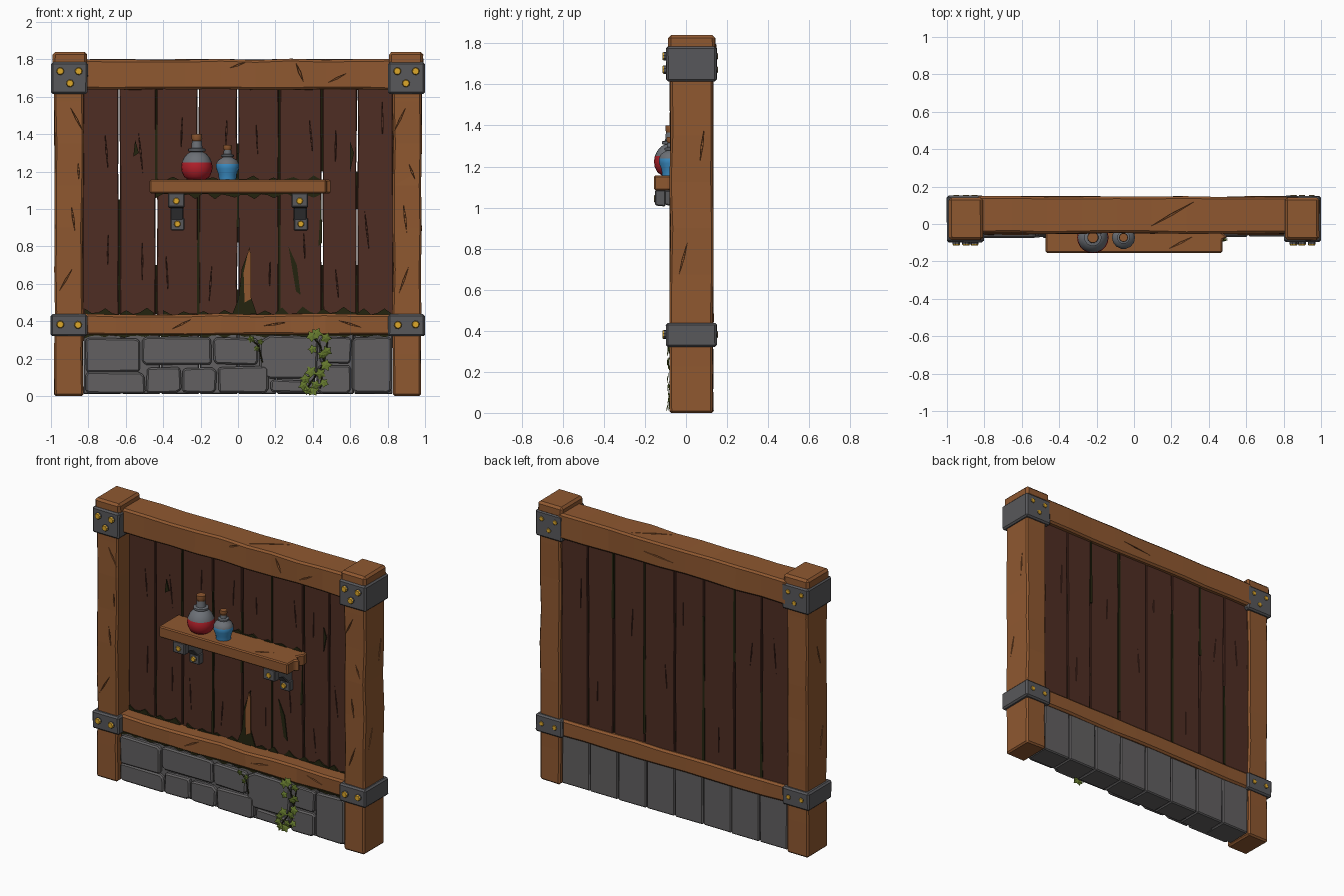
import bpy, bmesh, math, random
from mathutils import Vector, Matrix

if "Cube" in bpy.data.objects:
    bpy.data.objects.remove(bpy.data.objects["Cube"])
random.seed(7)
R = random.uniform

def material(name, r, g, b):
    m = bpy.data.materials.new(name)
    m.diffuse_color = [(c / 255 / 12.92 if c < 11 else ((c / 255 + .055) / 1.055) ** 2.4) for c in (r, g, b)] + [1]
    m.use_nodes = True
    m.node_tree.nodes["Principled BSDF"].inputs["Base Color"].default_value = m.diffuse_color
    return m

WOOD = material("oak wood", 143, 88, 48)
PLANK = material("dark plank", 79, 45, 35)
STONE = material("stone", 98, 96, 97)
METAL = material("iron", 88, 88, 91)
GOLD = material("brass", 222, 168, 42)
RED = material("red potion", 178, 32, 42)
BLUE = material("blue potion", 58, 140, 195)
GLASS = material("grey glass", 108, 112, 118)
LEAF = material("ivy green", 100, 120, 45)
MOSS = material("dark moss", 36, 36, 15)

def finish(name, bm, *mats, bevel=0, smooth=False):
    bmesh.ops.recalc_face_normals(bm, faces=bm.faces)
    me = bpy.data.meshes.new(name)
    bm.to_mesh(me)
    bm.free()
    ob = bpy.data.objects.new(name, me)
    bpy.context.collection.objects.link(ob)
    for m in mats:
        me.materials.append(m)
    if smooth:
        for p in me.polygons:
            p.use_smooth = True
        me.set_sharp_from_angle(angle=math.radians(40))
    if bevel:
        mod = ob.modifiers.new("Bevel", 'BEVEL')
        mod.width, mod.segments = bevel, 1
        mod.limit_method, mod.angle_limit = 'ANGLE', math.radians(40)
    return ob

def loft(bm, rings):
    """Skin closed rings of points and cap both ends."""
    vs = [[bm.verts.new(p) for p in r] for r in rings]
    n = len(vs[0])
    for a, b in zip(vs, vs[1:]):
        for i in range(n):
            bm.faces.new((a[i], a[(i + 1) % n], b[(i + 1) % n], b[i]))
    bm.faces.new(vs[0])
    bm.faces.new(vs[-1])

def point(axis, u, v, t):
    return {'x': (t, u, v), 'y': (u, t, v), 'z': (u, v, t)}[axis]

def prism(name, pts, axis, t0, t1, mat, bevel=0):
    bm = bmesh.new()
    loft(bm, [[point(axis, u, v, t) for u, v in pts] for t in (t0, t1)])
    return finish(name, bm, mat, bevel=bevel)

def box(name, lo, hi, mat, bevel=.01, axis='z', cuts=1, jit=0):
    """Box with optional hand-hewn rings along one axis."""
    k = 'xyz'.index(axis)
    o = [i for i in range(3) if i != k]
    j = lambda: R(-jit, jit)
    rings = []
    for s in range(cuts + 1):
        t = lo[k] + (hi[k] - lo[k]) * s / cuts
        rings.append([point(axis, (lo, hi)[a][o[0]] + j(), (lo, hi)[b][o[1]] + j(), t)
                      for a, b in ((0, 0), (1, 0), (1, 1), (0, 1))])
    bm = bmesh.new()
    loft(bm, rings)
    return finish(name, bm, mat, bevel=bevel)

def crack(ob, mat, cuts, depth=.012):
    """Carve diamond slits: (centre, direction, normal, length, width)."""
    bm = bmesh.new()
    for c, d, n, l, w in cuts:
        c, d, n = Vector(c), Vector(d).normalized(), Vector(n)
        p = d.cross(n)
        dia = [c - d * l / 2, c + p * w / 2, c + d * l / 2, c - p * w / 2]
        loft(bm, [[q + n * depth for q in dia], [c + (q - c) * .6 - n * depth for q in dia]])
    cutter = finish(ob.name + "_cutter", bm, mat)
    cutter.hide_render = True
    cutter.hide_set(True)
    mod = ob.modifiers.new("Cracks", 'BOOLEAN')
    mod.operation, mod.object, mod.solver = 'DIFFERENCE', cutter, 'EXACT'
    mod.use_self = True

def rivet(name, x, y, z, side=-1, r=.021, tall=1):
    """Iron washer ring with a brass head."""
    bm = bmesh.new()
    loft(bm, [[(x + k * r * math.cos(a * math.pi / 4 + .2), y + side * h * tall, z + k * r * math.sin(a * math.pi / 4 + .2))
               for a in range(8)] for k, h in ((1, -.005), (1, .011), (.8, .018))])
    for f in bm.faces:
        f.material_index = 1 if abs(f.calc_center_median().y - y) < .009 * tall else 0
    finish(name, bm, GOLD, METAL)

# corner posts, caps, iron bands and rivets
for s, side in ((-1, "left"), (1, "right")):
    a, b = sorted((s * .98, s * .828))
    post = box(side + "_post", (a, -.078, 0), (b, .132, 1.80), WOOD, .01, 'z', 8, .004)
    crack(post, WOOD, [((s * R(.85, .96), -.078, z), (R(-.6, .6), 0, 1), (0, -1, 0), R(.1, .2), .012)
                       for z in (.62, .95, 1.2, 1.48)] +
          [((s * .98, R(-.03, .08), z), (0, R(-.4, .4), 1), (s, 0, 0), .2, .012) for z in (.75, 1.3)])
    a, b = sorted((s * .99, s * .808))
    box(side + "_post_cap", (a, -.086, 1.77), (b, .142, 1.84), WOOD, .014, 'z', 1, .002)
    a, b = sorted((s, s * .803))
    for lvl, z0, z1, spots in (("upper", 1.615, 1.785, ((.95, 1.737), (.852, 1.737), (.898, 1.672))),
                               ("lower", .32, .438, ((.95, .383), (.855, .38)))):
        box(f"{side}_{lvl}_band", (a, -.097, z0), (b, .15, z1), METAL, .01, 'z', 1, .002)
        for i, (x, z) in enumerate(spots):
            rivet(f"{side}_{lvl}_front_rivet_{i}", s * x, -.097, z)
            rivet(f"{side}_{lvl}_back_rivet_{i}", s * x, .15, z, 1, .016, .3)

# horizontal beams
top = box("top_beam", (-.84, -.05, 1.638), (.84, .148, 1.8), WOOD, .012, 'x', 9, .004)
crack(top, WOOD, [((.2, .05, 1.8), (.3, .17, 0), (0, 0, 1), .36, .014),
                  ((.33, -.05, 1.73), (.4, 0, -1), (0, -1, 0), .13, .018),
                  ((.0, -.05, 1.77), (1, 0, .35), (0, -1, 0), .12, .012),
                  ((.53, -.05, 1.7), (1, 0, .5), (0, -1, 0), .14, .012),
                  ((.1, .148, 1.71), (1, 0, .1), (0, 1, 0), .3, .01)])
low = box("lower_beam", (-.84, -.055, .325), (.84, .137, .438), WOOD, .012, 'x', 9, .004)
crack(low, WOOD, [((x, -.055, .385), (1, 0, k), (0, -1, 0), .16, .011)
                  for x, k in ((-.3, .5), (.2, .15), (.6, -.3))])

# wall planks with ragged edges and carved splits
F, B = .044, .116
edges = [-.832, -.635, -.437, -.212, 0, .22, .45, .637, .832]
for i, (a, b) in enumerate(zip(edges, edges[1:])):
    zs = [.40, .6, .8, 1.0, 1.2, 1.42, 1.68]
    pts = [(a + R(.001, .006), z) for z in zs] + [(b - R(.001, .006), z) for z in reversed(zs)]
    y = R(-.004, .004)
    plank = prism(f"plank_{i}", pts, 'y', F + y, B + y, PLANK, .004)
    crack(plank, PLANK, [((R(a + .05, b - .05), (F, B)[f] + y, z), (R(-.12, .12), 0, 1), (0, 2 * f - 1, 0),
                          R(.2, .32), .009) for f, z in ((0, R(.55, .9)), (0, R(1.3, 1.5)), (1, R(.6, 1.4)))])

def strip(name, x, z0, z1, y0, y1, w):
    prism(name, [(x - w, z0), (x + w, z0), (x + w * .6, z1), (x - w * .6, z1)], 'y', y0, y1, MOSS)

# moss packed in the plank joints, leaving some see-through gaps
for i, (x, z0, z1) in enumerate([(-.635, .44, 1.05), (-.437, 1.1, 1.64), (-.437, .44, .7), (-.212, .44, 1.4),
                                 (0, .44, .57), (0, .82, 1.35), (.22, .44, 1.64), (.45, .44, .7),
                                 (.45, 1.2, 1.64), (.637, .44, .7), (.637, 1.0, 1.2)]):
    strip(f"joint_moss_{i}", x, z0, z1, F + .01, B - .01, .012)
for i, (x, z0, z1) in enumerate([(-.212, .44, 1.38), (0, .9, 1.3), (.22, .44, 1.64), (-.437, 1.15, 1.64)]):
    strip(f"joint_moss_front_{i}", x, z0, z1, F - .006, F + .01, .007)
for i, (x, z0, z1) in enumerate([(-.212, .44, 1.39), (.45, 1.2, 1.64), (.22, .5, 1.64), (-.437, 1.15, 1.64), (-.635, .44, 1.0)]):
    strip(f"joint_moss_back_{i}", x, z0, z1, B - .01, B + .006, .009)

def fringe(name, a, b, z, h, y=F - .009):
    n = max(2, int((b - a) / .035))
    up = [(b + (a - b) * i / n, z + h * (R(.6, 1) if i % 3 == 1 else R(.1, .4))) for i in range(n + 1)]
    prism(name, [(a, z), (b, z)] + up, 'y', y, y + .009, MOSS)

# moss fringes and slivers on the wall
fringe("moss_bottom_left", -.82, -.45, .43, .045)
fringe("moss_bottom_middle", -.4, .18, .43, .035)
fringe("moss_bottom_right", .2, .82, .43, .055)
fringe("moss_under_shelf", -.44, .44, 1.085, -.035)
fringe("moss_over_shelf", -.42, .44, 1.15, .03)
fringe("moss_over_stones", -.82, .82, .33, -.022, -.052)
for i, p in enumerate([[(.31, .56), (.335, .54), (.315, .7), (.27, .8)], [(.43, .8), (.45, .82), (.445, 1.1)],
                       [(-.03, .44), (.1, .44), (.045, .6), (.01, .54)], [(0, .5), (.03, .5), (.065, .8), (.02, .68)],
                       [(-.56, 1.28), (-.53, 1.3), (-.55, 1.37)], [(.6, 1.2), (.62, 1.3), (.6, 1.36)]]):
    prism(f"moss_sliver_{i}", p, 'y', F - .009, F - .002, MOSS)
prism("wood_splinter", [(.035, .5), (.07, .52), (.07, .76), (.058, .79), (.03, .66)], 'y', F - .016, F - .007, WOOD)

# shelf with a broken right end
shelf = prism("shelf", [(-.472, -.155), (.472, -.155), (.472, -.085), (.5, -.07), (.45, -.03), (.475, .01), (.47, .05),
                        (-.472, .05)], 'z', 1.083, 1.157, WOOD, .007)
crack(shelf, WOOD, [((.25, -.1, 1.157), (1, .5, 0), (0, 0, 1), .18, .014)], .008)

# shelf brackets
for s, side in ((-1, "left"), (1, "right")):
    x = s * .33
    prism(side + "_bracket_front", [(-.15, 1.085), (-.15, 1.01), (-.1, 1.005), (-.1, 1.085)], 'x',
          x - .043, x + .043, METAL, .005)
    prism(side + "_bracket_arm", [(-.12, 1.083), (-.12, 1.02), (-.05, 1.0), (.01, .94), (.05, .93), (.05, 1.083)],
          'x', x - .032, x + .038, METAL, .005)
    prism(side + "_bracket_foot", [(.005, .955), (.005, .885), (.05, .885), (.05, .955)], 'x',
          x - .03, x + .043, METAL, .005)
    rivet(side + "_bracket_rivet_upper", x, -.148, 1.043, r=.018, tall=.4)
    rivet(side + "_bracket_rivet_lower", x + .006, .007, .92, r=.018)

def bottle(name, x, y, prof, n, fill_z, cork_z, liquid, smooth):
    bm = bmesh.new()
    loft(bm, [[(x + r * math.cos(2 * math.pi * k / n), y + r * math.sin(2 * math.pi * k / n), z)
               for k in range(n)] for r, z in prof])
    for f in bm.faces:
        z = f.calc_center_median().z
        f.material_index = 0 if z < fill_z else 1 if z < cork_z else 2
    finish(name, bm, liquid, GLASS, WOOD, smooth=smooth)

# potion bottles
bottle("red_bottle", -.22, -.072, [(.045, 1.156), (.068, 1.172), (.081, 1.2), (.084, 1.225), (.08, 1.25), (.069, 1.275),
       (.05, 1.297), (.032, 1.306), (.046, 1.309), (.046, 1.322), (.03, 1.326), (.026, 1.365), (.024, 1.366),
       (.029, 1.378), (.028, 1.4)], 20, 1.25, 1.3655, RED, True)
bottle("blue_bottle", -.056, -.072, [(.046, 1.156), (.048, 1.185), (.06, 1.215), (.062, 1.24), (.05, 1.262),
       (.024, 1.277), (.034, 1.28), (.034, 1.29), (.021, 1.294), (.02, 1.315), (.018, 1.316), (.024, 1.325),
       (.022, 1.343)], 14, 1.242, 1.3155, BLUE, True)

# front stones: chamfered, irregular blocks
for i, (a, b, c, d) in enumerate([(-.82, -.515, .125, .315), (-.82, -.49, .012, .13), (-.515, -.135, .16, .318),
        (-.495, -.3, .012, .16), (-.3, -.11, .012, .155), (-.135, .11, .165, .315), (-.11, .165, .012, .165),
        (.11, .43, .09, .325), (.165, .42, .012, .09), (.43, .61, .17, .318), (.42, .61, .012, .17),
        (.61, .822, .012, .318)]):
    e = lambda: R(.012, .032) * (2 if i == 7 else 1)
    g = lambda: R(.0, .01)
    pts = [(a + e(), c + g()), (b - e(), c + g()), (b - g(), c + e() * .8), (b - g(), d - e() * .8),
           (b - e(), d - g()), (a + e(), d - g()), (a + g(), d - e() * .8), (a + g(), c + e() * .8)]
    prism(f"front_stone_{i}", pts, 'y', R(-.076, -.064), .02, STONE, .009)

# plain back stones
for i in range(8):
    x = -.828 + i * .207
    box(f"back_stone_{i}", (x + .002, -.045, .01), (x + .205, R(.117, .125), .345), STONE, .007, 'z', 1, .002)

# ivy stems and lobed leaves
cu = bpy.data.curves.new("ivy_stems", 'CURVE')
cu.dimensions, cu.bevel_depth, cu.bevel_resolution = '3D', .004, 0
for path in ([(.38, .34), (.44, .27), (.46, .18), (.41, .1), (.36, .03)], [(.48, .3), (.46, .18), (.44, .04)],
             [(.06, .31), (.11, .27), (.13, .18)]):
    sp = cu.splines.new('POLY')
    sp.points.add(len(path) - 1)
    for p, (x, z) in zip(sp.points, path):
        p.co = (x, -.075, z, 1)
cu.materials.append(MOSS)
bpy.context.collection.objects.link(bpy.data.objects.new("ivy_stems", cu))
bm = bmesh.new()
for x, z in [(.395, .32), (.4, .25), (.47, .31), (.475, .24), (.45, .22), (.47, .165), (.44, .12),
             (.39, .13), (.36, .09), (.415, .06), (.35, .055), (.46, .07), (.37, .03), (.12, .29), (.07, .305),
             (.1, .255), (.42, .335), (.4, .03)]:
    size = R(.025, .036) * (.7 if x < .2 else 1)
    m = Matrix.Translation((x, R(-.088, -.078), z)) @ Matrix.Rotation(R(-.35, .35), 4, 'X') @ Matrix.Rotation(R(0, 6.3), 4, 'Y')
    mid = bm.verts.new(m @ Vector((0, -.006, 0)))
    rim = [bm.verts.new(m @ (Vector((math.sin(k * math.pi / 5), 0, math.cos(k * math.pi / 5))) * size * (.6 if k % 2 else 1)))
           for k in range(10)]
    for k in range(10):
        bm.faces.new((mid, rim[k], rim[(k + 1) % 10]))
finish("ivy_leaves", bm, LEAF)
